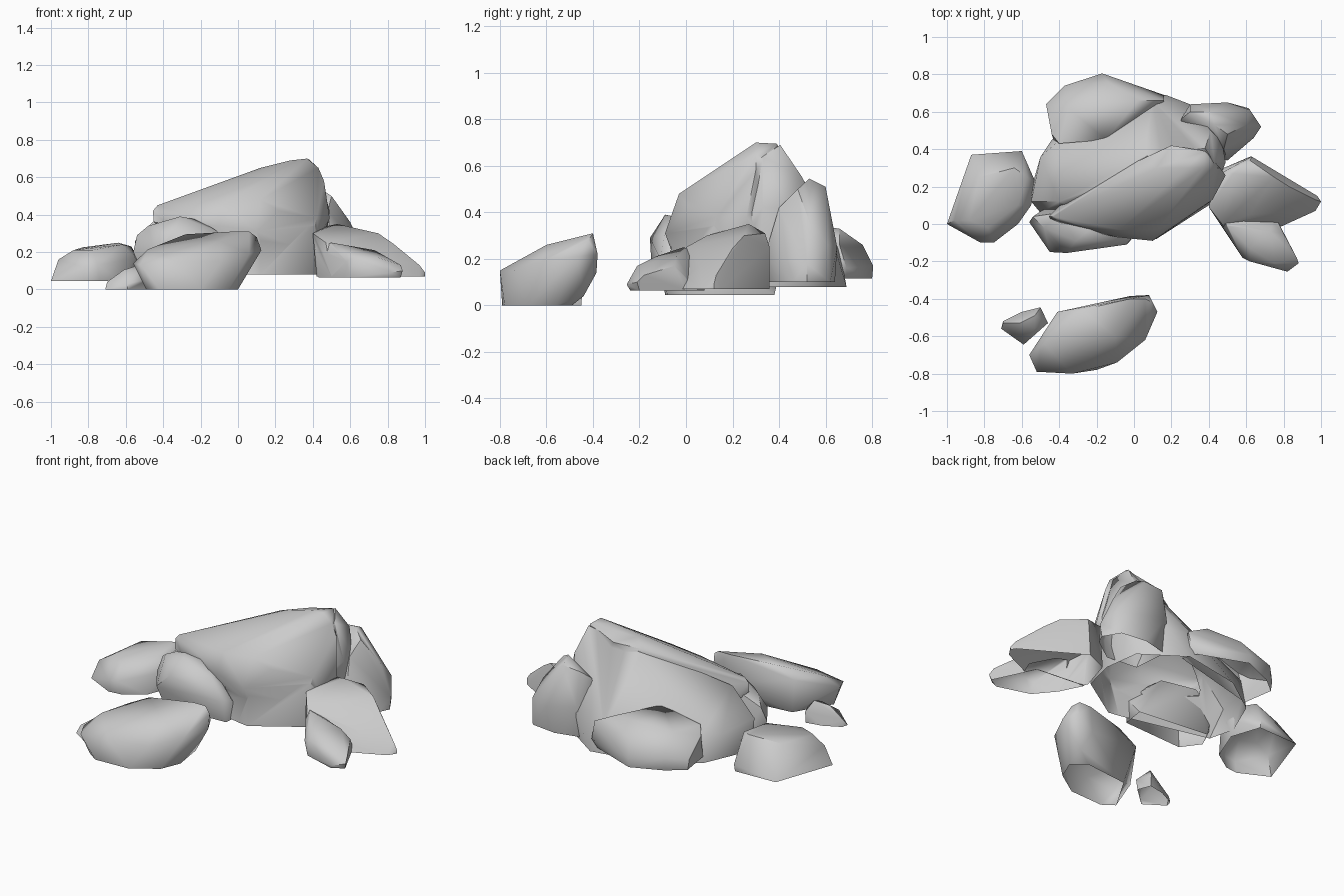
import bpy, bmesh
from math import radians


def hull(name, base_z, base, upper):
    """Closed angular lump: hull of a ground outline and upper corners."""
    bm = bmesh.new()
    for x, y in base:
        bm.verts.new((x, y, base_z))
    for p in upper:
        bm.verts.new(p)
    bmesh.ops.convex_hull(bm, input=bm.verts[:])
    loose = [v for v in bm.verts if not v.link_faces]
    bmesh.ops.delete(bm, geom=loose, context='VERTS')
    mesh = bpy.data.meshes.new(name)
    bm.to_mesh(mesh)
    bm.free()
    ob = bpy.data.objects.new(name, mesh)
    bpy.context.collection.objects.link(ob)
    return ob


def rock(name, base_z, base, upper, extra=None, angle=50):
    """Boulder with an open underside; extra is a second lump fused into it."""
    ob = hull(name, base_z, base, upper)
    if extra:
        lump = hull(name + "_lump", *extra)
        mod = ob.modifiers.new("fuse", 'BOOLEAN')
        mod.operation, mod.solver, mod.object = 'UNION', 'EXACT', lump
        deps = bpy.context.evaluated_depsgraph_get()
        ob.data = bpy.data.meshes.new_from_object(ob.evaluated_get(deps))
        ob.modifiers.clear()
        bpy.data.objects.remove(lump)
    bm = bmesh.new()
    bm.from_mesh(ob.data)
    bm.normal_update()
    under = [f for f in bm.faces if f.normal.z < -0.5
             and all(v.co.z < base_z + 0.012 for v in f.verts)]
    bmesh.ops.delete(bm, geom=under, context='FACES')
    bmesh.ops.dissolve_limit(bm, angle_limit=radians(2), verts=bm.verts[:], edges=bm.edges[:])
    bm.to_mesh(ob.data)
    bm.free()
    ob.data.name = name
    bpy.ops.object.select_all(action='DESELECT')
    ob.select_set(True)
    bpy.context.view_layer.objects.active = ob
    bpy.ops.object.shade_smooth_by_angle(angle=radians(angle))
    return ob


# overhanging ridge on the front of the central boulder
ridge = (0.2,
         [(-0.1, 0.03), (0.11, -0.05), (0.38, 0.1), (0.42, 0.36), (-0.3, 0.2)],
         [(-0.45, 0.03, 0.36), (-0.455, 0.04, 0.42), (-0.43, 0.04, 0.45), (-0.38, 0.0, 0.35),
          (-0.1, -0.07, 0.34), (0.1, -0.09, 0.31), (-0.08, -0.03, 0.46), (0.12, -0.03, 0.48),
          (0.22, 0.01, 0.42), (0.42, 0.13, 0.38), (0.49, 0.26, 0.38), (0.46, 0.3, 0.58),
          (-0.15, 0.2, 0.54), (0.05, 0.35, 0.61), (0.12, 0.3, 0.65), (0.28, 0.3, 0.69),
          (0.37, 0.3, 0.70), (0.38, 0.39, 0.695), (0.2, 0.42, 0.64), (0.43, 0.3, 0.65)])

# big central boulder
rock("main_boulder", 0.08,
     [(-0.1, -0.03), (0.05, -0.07), (0.12, -0.08), (0.4, 0.1), (0.45, 0.3), (0.42, 0.52),
      (0.17, 0.69), (-0.2, 0.62), (-0.44, 0.45), (-0.54, 0.22), (-0.5, 0.06)],
     [(-0.55, 0.12, 0.26), (-0.5, 0.36, 0.24), (-0.42, 0.43, 0.26), (0.1, 0.66, 0.24),
      (0.3, 0.64, 0.25), (0.47, 0.44, 0.42), (0.49, 0.33, 0.42), (-0.4, 0.12, 0.42),
      (0.05, 0.36, 0.59), (0.38, 0.405, 0.69), (0.41, 0.5, 0.55), (0.43, 0.33, 0.64),
      (0.12, -0.06, 0.3), (0.41, 0.12, 0.34)], ridge)

# boulders leaning on the back
rock("back_right_boulder", 0.1,
     [(0.3, 0.38), (0.5, 0.36), (0.64, 0.46), (0.67, 0.52), (0.61, 0.62), (0.45, 0.64), (0.28, 0.6)],
     [(0.5, 0.34, 0.22), (0.68, 0.52, 0.18), (0.62, 0.61, 0.26), (0.5, 0.65, 0.25),
      (0.3, 0.64, 0.3), (0.25, 0.56, 0.46), (0.3, 0.6, 0.5), (0.42, 0.6, 0.51),
      (0.43, 0.53, 0.545), (0.5, 0.48, 0.5), (0.48, 0.4, 0.42), (0.6, 0.53, 0.36)])
rock("back_left_boulder", 0.115,
     [(-0.43, 0.45), (-0.46, 0.64), (-0.36, 0.72), (-0.17, 0.8), (0.12, 0.69), (0.15, 0.6)],
     [(-0.47, 0.64, 0.18), (-0.44, 0.48, 0.26), (-0.17, 0.805, 0.17), (-0.37, 0.74, 0.2),
      (-0.35, 0.62, 0.31), (-0.14, 0.76, 0.26), (-0.2, 0.65, 0.33), (0.02, 0.66, 0.33),
      (0.16, 0.66, 0.26), (0.16, 0.69, 0.16), (-0.15, 0.45, 0.36), (-0.4, 0.43, 0.3)])

# boulder under the overhang
rock("front_left_boulder", 0.07,
     [(-0.5, 0.0), (-0.42, -0.11), (-0.02, -0.09), (0.0, 0.05), (-0.45, 0.1)],
     [(-0.56, 0.01, 0.2), (-0.54, 0.04, 0.29), (-0.45, -0.15, 0.2), (-0.36, -0.155, 0.29),
      (-0.04, -0.11, 0.2), (0.0, -0.06, 0.2), (-0.11, -0.09, 0.31), (-0.31, -0.09, 0.39),
      (-0.48, -0.02, 0.34), (-0.2, 0.0, 0.37), (-0.4, 0.06, 0.36)])

# separate boulder on the left
rock("left_boulder", 0.045,
     [(-1.0, 0.0), (-0.87, 0.37), (-0.6, 0.38), (-0.54, 0.2), (-0.62, 0.0), (-0.74, -0.08), (-0.82, -0.09)],
     [(-0.96, 0.02, 0.16), (-0.88, 0.02, 0.21), (-0.83, 0.25, 0.225), (-0.64, 0.3, 0.25),
      (-0.57, 0.25, 0.23), (-0.525, 0.22, 0.14), (-0.55, 0.1, 0.17), (-0.75, -0.1, 0.13),
      (-0.82, -0.1, 0.12), (-0.78, -0.02, 0.21), (-0.62, 0.1, 0.24), (-0.6, 0.39, 0.09)])

# two-lobed boulder on the right
front_lobe = (0.065,
              [(0.43, 0.08), (0.5, -0.06), (0.6, -0.18), (0.8, -0.24), (0.87, -0.2), (0.75, 0.05)],
              [(0.41, 0.08, 0.22), (0.58, -0.18, 0.15), (0.62, -0.2, 0.17), (0.82, -0.255, 0.09),
               (0.88, -0.21, 0.1), (0.87, -0.18, 0.13), (0.75, -0.21, 0.17), (0.73, -0.04, 0.21),
               (0.62, -0.13, 0.21), (0.5, -0.01, 0.25), (0.8, -0.05, 0.17)])
rock("right_boulder", 0.07,
     [(0.42, 0.1), (0.48, 0.3), (0.62, 0.36), (0.98, 0.15), (1.0, 0.12), (0.97, 0.07), (0.75, -0.03), (0.5, -0.06)],
     [(0.4, 0.09, 0.3), (0.42, 0.18, 0.31), (0.48, 0.28, 0.34), (0.53, 0.27, 0.35),
      (0.63, 0.36, 0.25), (0.62, 0.34, 0.31), (0.75, 0.25, 0.3), (0.83, 0.2, 0.245),
      (0.97, 0.13, 0.13), (1.0, 0.12, 0.09), (0.47, 0.0, 0.25), (0.62, 0.05, 0.24),
      (0.8, 0.06, 0.17)], front_lobe)

# tilted slab and pebble in front
rock("front_slab", 0.0,
     [(-0.49, -0.74), (-0.42, -0.79), (-0.2, -0.78), (-0.05, -0.68), (0.0, -0.56), (-0.08, -0.49), (-0.36, -0.52)],
     [(-0.56, -0.7, 0.14), (-0.52, -0.79, 0.13), (-0.33, -0.8, 0.15), (-0.09, -0.74, 0.15),
      (0.06, -0.62, 0.19), (0.125, -0.47, 0.21), (0.1, -0.42, 0.28), (0.06, -0.4, 0.31),
      (-0.02, -0.4, 0.31), (0.08, -0.38, 0.22), (-0.02, -0.385, 0.14), (-0.18, -0.42, 0.2),
      (-0.28, -0.46, 0.295), (-0.41, -0.47, 0.23), (-0.48, -0.64, 0.215), (-0.1, -0.6, 0.26),
      (0.02, -0.44, 0.04)], angle=75)
rock("front_pebble", 0.0,
     [(-0.71, -0.56), (-0.7, -0.52), (-0.6, -0.47), (-0.5, -0.45), (-0.47, -0.53), (-0.59, -0.64)],
     [(-0.7, -0.53, 0.04), (-0.61, -0.53, 0.105), (-0.53, -0.49, 0.13), (-0.5, -0.445, 0.07),
      (-0.46, -0.53, 0.06), (-0.59, -0.645, 0.03), (-0.53, -0.56, 0.1)])
